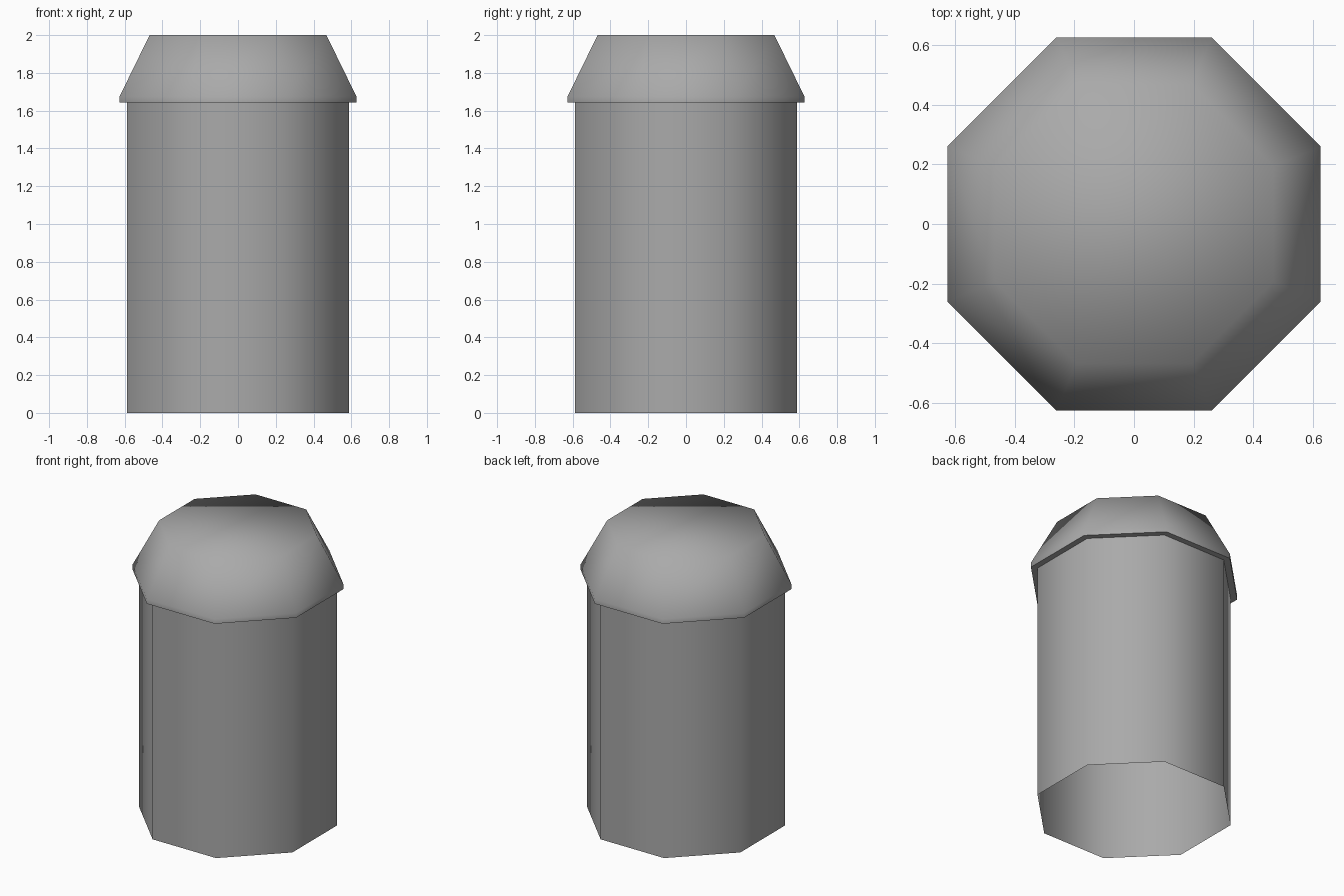
import bpy
import bmesh
import math

SIDES = 8

cube = bpy.data.objects.get("Cube")
if cube:
    bpy.data.objects.remove(cube, do_unlink=True)

# Single plain grey material
grey = bpy.data.materials.new("plain_grey")
grey.use_nodes = True
grey.diffuse_color = (0.4, 0.4, 0.4, 1)
grey.node_tree.nodes["Principled BSDF"].inputs["Base Color"].default_value = (0.4, 0.4, 0.4, 1)


def octagon_part(name, profile, close_top=False):
    """Loft octagonal rings from (flat-side radius, height) pairs, listed upwards."""
    bm = bmesh.new()
    rings = []
    for apothem, z in profile:
        r = apothem / math.cos(math.pi / SIDES)
        angles = [(i + 0.5) * math.tau / SIDES for i in range(SIDES)]
        rings.append([bm.verts.new((r * math.cos(a), r * math.sin(a), z)) for a in angles])
    for low, high in zip(rings, rings[1:]):
        for i in range(SIDES):
            j = (i + 1) % SIDES
            bm.faces.new((low[i], low[j], high[j], high[i]))
    if close_top:
        bm.faces.new(rings[-1])
    mesh = bpy.data.meshes.new(name)
    bm.to_mesh(mesh)
    bm.free()
    mesh.materials.append(grey)
    obj = bpy.data.objects.new(name, mesh)
    bpy.context.collection.objects.link(obj)

    # Smooth all but the square corners under the rim
    bpy.ops.object.select_all(action="DESELECT")
    obj.select_set(True)
    bpy.context.view_layer.objects.active = obj
    bpy.ops.object.shade_smooth_by_angle(angle=math.radians(75))
    return obj


# Straight tube, open at the bottom
octagon_part("body_tube", [(0.587, 0), (0.587, 1.643)])

# Overhanging cap: flat ledge, thin rim, sloped shoulder, flat top
octagon_part("cap", [(0.587, 1.643), (0.627, 1.643), (0.627, 1.675), (0.468, 2)], close_top=True)
